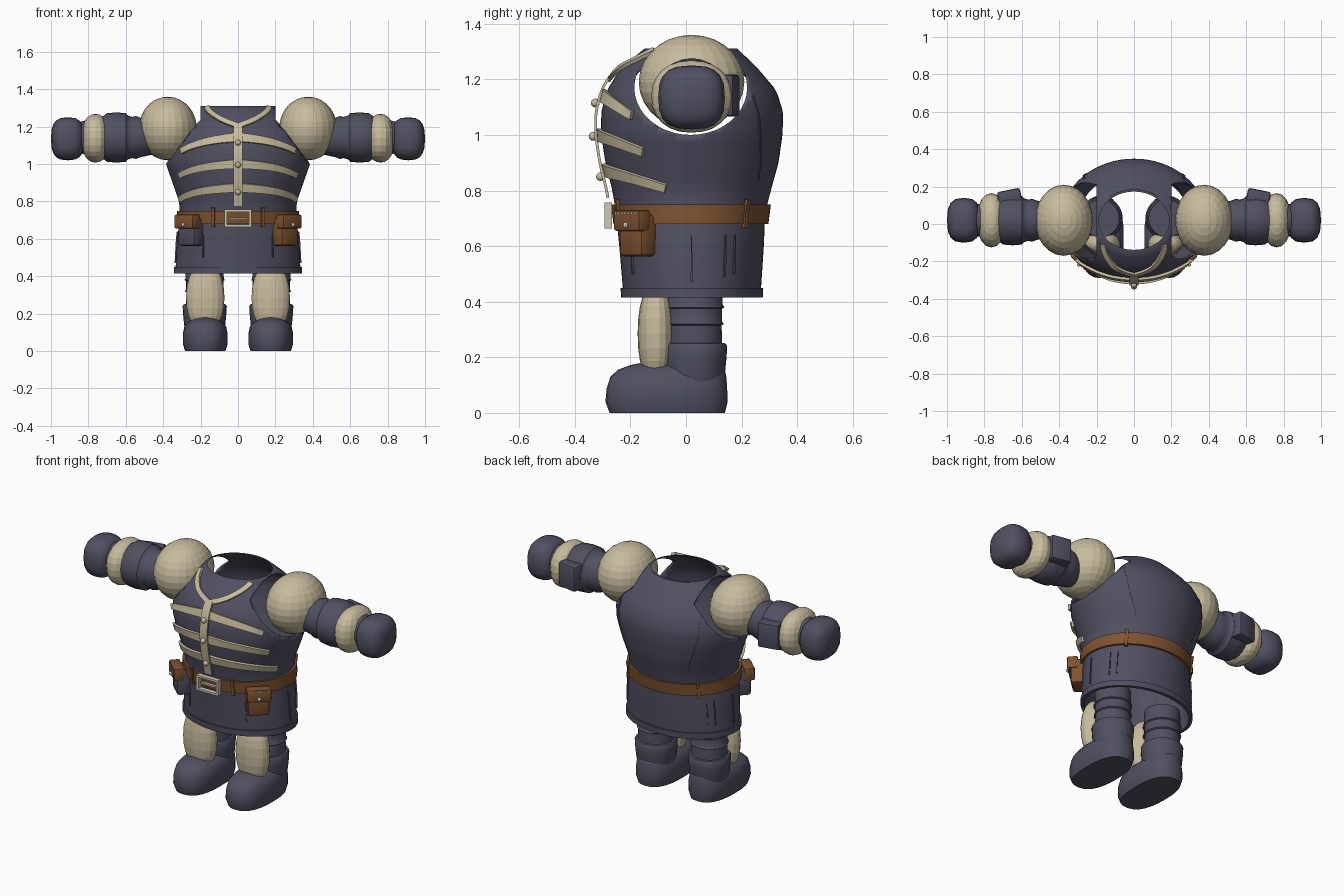
import bpy, bmesh, math
from math import sin, cos, pi, tau
from mathutils import Vector, Matrix

if "Cube" in bpy.data.objects:
    bpy.data.objects.remove(bpy.data.objects["Cube"])


def material(name, rgb):
    m = bpy.data.materials.new(name)
    m.use_nodes = True
    m.diffuse_color = (*rgb, 1)
    m.node_tree.nodes["Principled BSDF"].inputs["Base Color"].default_value = (*rgb, 1)
    return m


NAVY = material("navy cloth", (0.082, 0.08, 0.122))
BONE = material("bone", (0.58, 0.50, 0.34))
BROWN = material("brown leather", (0.21, 0.085, 0.03))
SILVER = material("pale metal", (0.62, 0.57, 0.45))


def finish(name, bm, mat, smooth=True):
    bmesh.ops.recalc_face_normals(bm, faces=bm.faces)
    me = bpy.data.meshes.new(name)
    bm.to_mesh(me)
    bm.free()
    me.materials.append(mat)
    ob = bpy.data.objects.new(name, me)
    bpy.context.collection.objects.link(ob)
    if smooth:
        bpy.ops.object.select_all(action='DESELECT')
        bpy.context.view_layer.objects.active = ob
        ob.select_set(True)
        bpy.ops.object.shade_smooth_by_angle(angle=math.radians(40))
    return ob


def loft(name, rings, mat, closed=False, smooth=True):
    """Skin a list of point rings; cap the ends, or join last to first."""
    bm = bmesh.new()
    rows = [[bm.verts.new(p) for p in r] for r in rings]
    n = len(rows[0])
    pairs = list(zip(rows, rows[1:])) + ([(rows[-1], rows[0])] if closed else [])
    for a, b in pairs:
        for i in range(n):
            j = (i + 1) % n
            bm.faces.new((a[i], a[j], b[j], b[i]))
    if not closed:
        bm.faces.new(rows[0])
        bm.faces.new(rows[-1])
    return finish(name, bm, mat, smooth)


def soft(c, p):
    return math.copysign(abs(c) ** p, c)


def ring(x, y, z, rx, ry, n=24, p=1.0):
    return [(x + rx * soft(sin(t), p), y - ry * soft(cos(t), p), z)
            for t in (tau * i / n for i in range(n))]


def ball(name, loc, radii, mat, seg=20, rows=12, p=1.0, smooth=False):
    bm = bmesh.new()
    bmesh.ops.create_uvsphere(bm, u_segments=seg, v_segments=rows, radius=1)
    for v in bm.verts:
        v.co = [l + r * soft(c, p) for l, r, c in zip(loc, radii, v.co)]
    return finish(name, bm, mat, smooth)


def box(name, loc, size, mat, turn=0.0, bevel=0.0):
    bm = bmesh.new()
    bmesh.ops.create_cube(bm, size=1)
    if bevel:
        bmesh.ops.scale(bm, vec=size, verts=bm.verts)
        bmesh.ops.bevel(bm, geom=bm.edges[:], offset=bevel, segments=2,
                        profile=0.5, affect='EDGES')
    else:
        bmesh.ops.scale(bm, vec=size, verts=bm.verts)
    bmesh.ops.transform(bm, matrix=Matrix.Translation(loc) @ Matrix.Rotation(turn, 4, 'Z'),
                        verts=bm.verts)
    return finish(name, bm, mat, bevel > 0)


# Tunic outline: height, half width, front, back
TUNIC = [(.42, .335, -.225, .268), (.6, .325, -.24, .28), (.72, .31, -.252, .285),
         (.8, .315, -.265, .305), (.9, .35, -.29, .333), (1, .385, -.305, .347),
         (1.08, .39, -.305, .35), (1.16, .365, -.285, .325), (1.24, .3, -.235, .258),
         (1.31, .2, -.15, .185)]


def outline(z):
    z = min(max(z, TUNIC[0][0]), TUNIC[-1][0])
    for a, b in zip(TUNIC, TUNIC[1:]):
        if z <= b[0]:
            t = (z - a[0]) / (b[0] - a[0])
            return [u + t * (v - u) for u, v in zip(a[1:], b[1:])]


def on_tunic(a, z, off=0.0):
    rx, f, b = outline(z)
    return Vector(((rx + off) * sin(a), (f + b) / 2 - ((b - f) / 2 + off) * cos(a), z))


def tunic_ring(z, off=0.0, n=64):
    return [on_tunic(tau * i / n, z, off) for i in range(n)]


def wrap(name, z0, z1, inner, outer, mat):
    """Closed band around the tunic."""
    return loft(name, [tunic_ring(z0, inner), tunic_ring(z0, outer),
                       tunic_ring(z1, outer), tunic_ring(z1, inner)], mat, closed=True)


def ribbon(name, start, end, width, mat, off=0.0, thick=0.014, taper=1.0, sag=0.0, n=12):
    """Strip lying on the tunic between two (angle, height) points."""
    def at(t):
        return (start[0] + t * (end[0] - start[0]),
                start[1] + t * (end[1] - start[1]) + sag * sin(pi * t))
    rings = []
    for i in range(n + 1):
        t = i / n
        a, z = at(t)
        p = on_tunic(a, z, off)
        across = on_tunic(a + .01, z) - on_tunic(a - .01, z)
        up = on_tunic(a, z + .01) - on_tunic(a, z - .01)
        nrm = across.cross(up).normalized()
        along = on_tunic(*at(min(t + .02, 1))) - on_tunic(*at(max(t - .02, 0)))
        side = nrm.cross(along).normalized() * width / 2 * (1 + t * (taper - 1))
        out = nrm * thick
        rings.append([p - side, p + side, p + side + out, p - side + out])
    return loft(name, rings, mat)


# Hollow tunic with open neck, hem and armholes
levels = [TUNIC[0][0] + i * (1.31 - .42) / 32 for i in range(33)]
tunic = loft("tunic", [tunic_ring(z) for z in levels]
             + [tunic_ring(z, -.012) for z in reversed(levels)], NAVY, closed=True)
for s in (-1, 1):
    hole = [[(x, .017 + .203 * cos(t), 1.17 + .17 * sin(t)) for t in
             (tau * i / 40 for i in range(40))] for x in (s * .2, s * .6)]
    cutter = loft("armhole_cutter", hole, NAVY)
    cutter.hide_render = True
    mod = tunic.modifiers.new("armhole", 'BOOLEAN')
    mod.operation, mod.object, mod.solver = 'DIFFERENCE', cutter, 'EXACT'
    bpy.context.view_layer.objects.active = tunic
    bpy.ops.object.modifier_apply(modifier=mod.name)
    bpy.data.objects.remove(cutter)

wrap("hem", .415, .45, -.012, .008, NAVY)
wrap("belt", .68, .75, -.004, .013, BROWN)

# Belt loops and buckle
for a in (-.42, .42, pi - .8, pi + .8):
    ribbon("belt_loop", (a, .665), (a, .768), .018, BROWN, off=.008)
for s in (-1, 1):
    box("buckle_side", (s * .066, -.28, .71), (.014, .028, .09), SILVER)
    box("buckle_bar", (0, -.28, .71 + s * .04), (.14, .028, .012), SILVER)
box("buckle_prong", (0, -.278, .71), (.1, .016, .01), SILVER)

# Rib trim: centre strip, collar straps, ribs and studs
ribbon("centre_strip", (0, .775), (0, 1.21), .05, BONE, off=.015, thick=.01)
for s in (-1, 1):
    ribbon("collar_strap", (0, 1.2), (s * .82, 1.3), .028, BONE, off=.008)
    for z0, z1, a in ((1.14, 1.07, .87), (1, .94, 1), (.875, .81, 1.25)):
        ribbon("rib", (s * .05, z0), (s * a, z1), .048, BONE, off=.002,
               taper=.65, sag=.012)
for z in (1.115, .995, .85):
    ball("stud", on_tunic(0, z, .03), (.016,) * 3, BONE, 10, 6, smooth=True)

# Sewn folds
for s in (-1, 1):
    for a, z0, z1 in ((.6, .5, .62), (1.57, .47, .64), (2.05, .49, .64), (2.2, .5, .64)):
        ribbon("skirt_fold", (s * a, z0), (s * a, z1), .008, NAVY, thick=.007, taper=.4)
    ribbon("back_seam", (s * 2.5, .84), (s * 2.35, 1.14), .007, NAVY, thick=.005)

for s, side, cloth in ((1, "left", BROWN), (-1, "right", NAVY)):
    # Belt pouch with stitched, studded flap
    turn = s * .75
    out = Vector((sin(turn), -cos(turn), 0))
    across = Vector((cos(turn), sin(turn), 0))
    mid = Vector((s * .252, -.172, 0))
    up = Vector((0, 0, 1))
    box(side + "_pouch", mid + up * .64, (.125, .085, .155), cloth, turn, .018)
    box(side + "_pouch_flap", mid + out * .03 + up * .692, (.135, .06, .075), BROWN, turn, .008)
    ball(side + "_pouch_stud", mid + out * .062 + up * .675, (.011,) * 3, SILVER, 8, 6, smooth=True)
    for i in range(-3, 4):
        box(side + "_stitch", mid + out * .06 + across * i * .017 + up * .718,
            (.008, .006, .004), BONE, turn)

    # Shoulder, sleeve, wrist cuff, hand
    ball(side + "_shoulder", (s * .375, .02, 1.19), (.155, .19, .17), BONE, 24, 14)
    sleeve = [(.45, .09), (.52, .105), (.545, .115), (.565, .11), (.59, .118),
              (.6, .13), (.65, .134), (.7, .13), (.72, .115), (.86, .08)]
    loft(side + "_sleeve", [[(s * x, .02 + r * cos(t), 1.142 + r * sin(t)) for t in
         (tau * i / 24 for i in range(24))] for x, r in sleeve], NAVY)
    box(side + "_sleeve_plate", (s * .665, .145, 1.142), (.125, .075, .15), NAVY, -s * .2, .012)
    ball(side + "_wrist_cuff", (s * .762, .02, 1.138), (.078, .145, .13), BONE, 18, 12, .9)
    ball(side + "_hand", (s * .91, .02, 1.135), (.09, .12, .115), NAVY, 16, 10, .72, True)

    # Leg, shin guard, boot
    legs = [(.1, .1), (.14, .11), (.2, .116), (.24, .118), (.25, .112), (.252, .1),
            (.315, .098), (.32, .106), (.328, .1), (.375, .1), (.38, .108), (.39, .102),
            (.47, .1)]
    loft(side + "_leg", [ring(s * .178, .03, z, r, r) for z, r in legs], NAVY)
    ball(side + "_shin_guard", (s * .175, -.108, .285), (.104, .066, .185), BONE, 18, 12, .92)
    boot = [(0, .108, -.275, .14), (.04, .12, -.29, .15), (.09, .12, -.285, .148),
            (.13, .112, -.272, .145), (.155, .095, -.245, .14), (.172, .065, -.2, .12),
            (.18, .03, -.16, .08)]
    loft(side + "_boot", [ring(s * .175, (f + b) / 2, z, r, (b - f) / 2, 28, .8)
                          for z, r, f, b in boot], NAVY)
